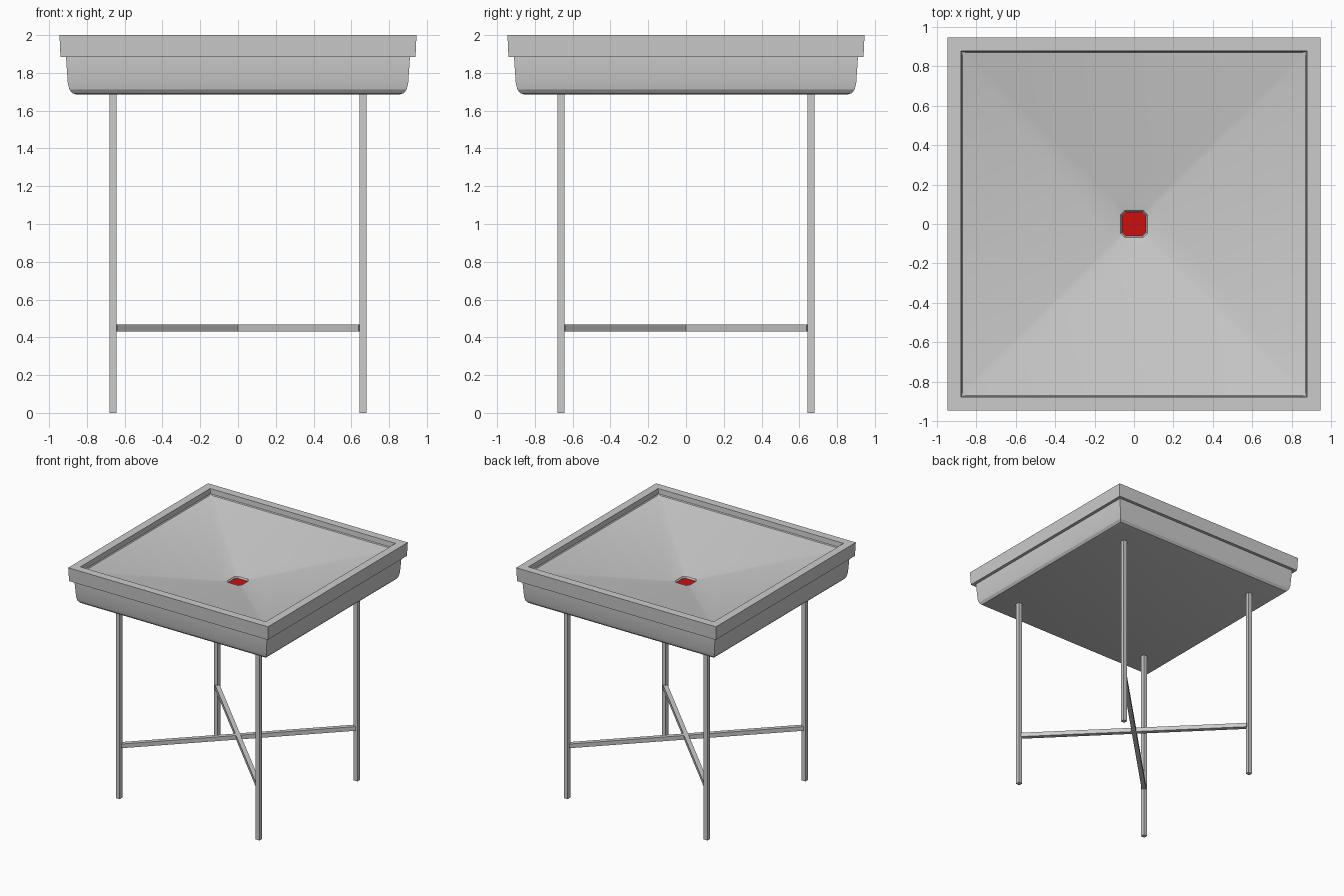
import bpy, bmesh, math
from mathutils import Matrix

if "Cube" in bpy.data.objects:
    bpy.data.objects.remove(bpy.data.objects["Cube"])


def ring(bm, half, z, chamfer=0.0):
    """Eight-point square ring with cut corners."""
    a, c = half, half - chamfer
    pts = [(a, -c), (a, c), (c, a), (-c, a), (-a, c), (-a, -c), (-c, -a), (c, -a)]
    return [bm.verts.new((x, y, z)) for x, y in pts]


def loft(name, profile, cap_start=True, cap_end=True):
    bm = bmesh.new()
    rings = [ring(bm, *p) for p in profile]
    for a, b in zip(rings, rings[1:]):
        for i in range(8):
            j = (i + 1) % 8
            bm.faces.new((a[i], a[j], b[j], b[i]))
    if cap_start:
        bm.faces.new(rings[0][::-1])
    if cap_end:
        bm.faces.new(rings[-1])
    bmesh.ops.remove_doubles(bm, verts=bm.verts, dist=1e-5)
    bmesh.ops.recalc_face_normals(bm, faces=bm.faces)
    return finish(name, bm)


def finish(name, bm):
    mesh = bpy.data.meshes.new(name)
    bm.to_mesh(mesh)
    bm.free()
    ob = bpy.data.objects.new(name, mesh)
    bpy.context.collection.objects.link(ob)
    return ob


def box(name, loc, size, angle=0.0):
    bm = bmesh.new()
    m = Matrix.Translation(loc) @ Matrix.Rotation(angle, 4, 'Z') @ Matrix.Diagonal((*size, 1))
    bmesh.ops.create_cube(bm, size=1, matrix=m)
    return finish(name, bm)


# Basin: rounded underside, overhanging rim, sloping floor and drain well
basin = loft("basin", [
    (0.855, 1.685), (0.877, 1.692), (0.893, 1.712), (0.901, 1.745),
    (0.910, 1.875), (0.910, 1.888), (0.940, 1.885), (0.945, 2.0),
    (0.877, 2.0), (0.874, 1.957), (0.868, 1.95, 0.02),
    (0.11, 1.79, 0.02), (0.085, 1.785, 0.02), (0.068, 1.780, 0.02),
    (0.062, 1.77, 0.02), (0.062, 1.735, 0.02)])
bpy.context.view_layer.objects.active = basin
basin.select_set(True)
bpy.ops.object.shade_smooth_by_angle(angle=math.radians(25))

# Red drain cup
red = bpy.data.materials.new("drain_red")
red.diffuse_color = (0.6, 0.005, 0.005, 1)
red.use_nodes = True
red.node_tree.nodes["Principled BSDF"].inputs["Base Color"].default_value = red.diffuse_color
drain = loft("drain", [(0.061, 1.735, 0.02), (0.061, 1.765, 0.02)])
drain.data.materials.append(red)

# Four square legs
for y, side in ((-1, "front"), (1, "back")):
    for x, hand in ((-1, "left"), (1, "right")):
        box(f"{side}_{hand}_leg", (0.662 * x, 0.662 * y, 0.845), (0.036, 0.036, 1.69))

# Diagonal cross braces
for i, angle in enumerate((45, -45)):
    box(f"cross_brace_{i + 1}", (0, 0, 0.449), (1.84, 0.036, 0.036), math.radians(angle))
